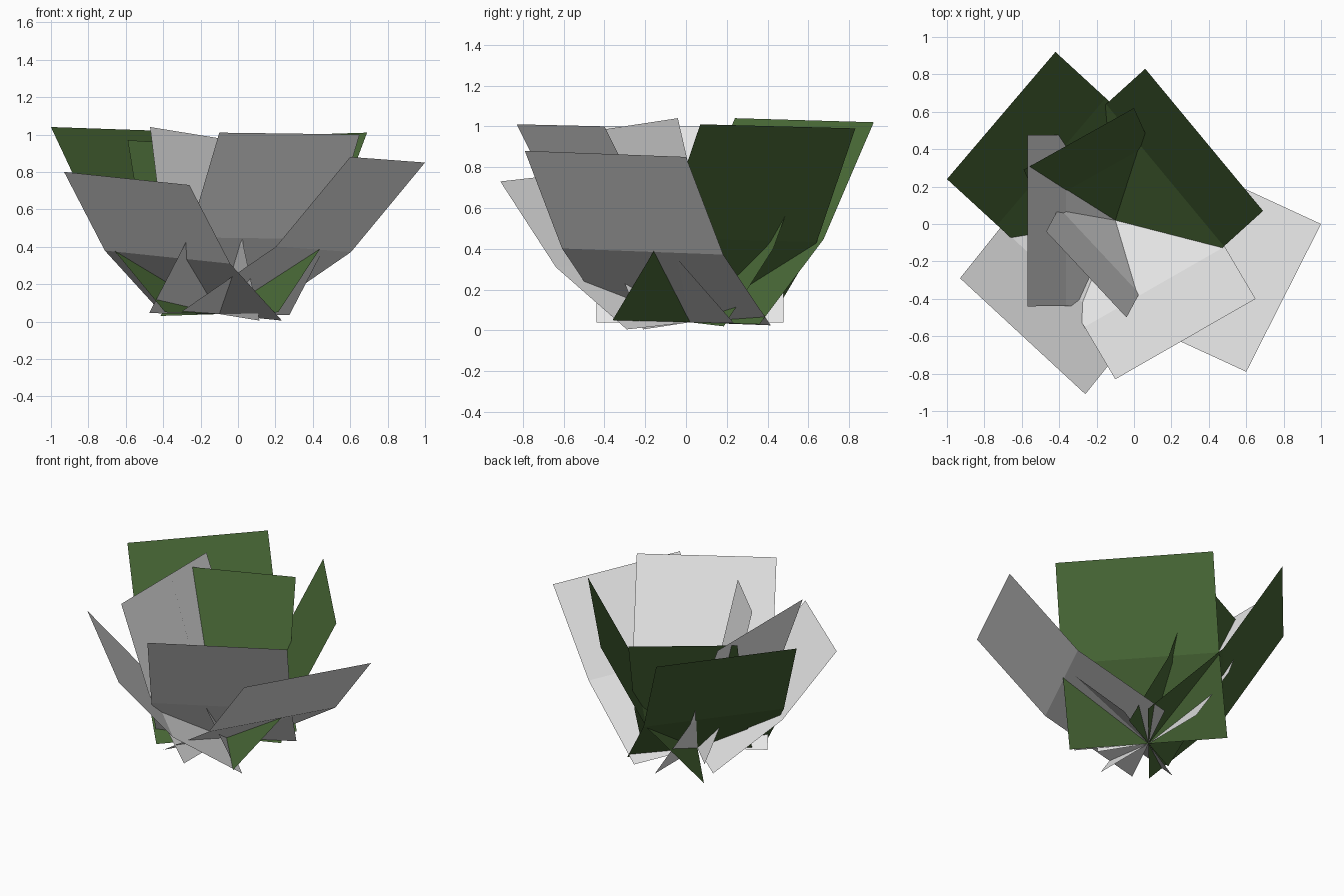
import bpy
from mathutils import Vector

if "Cube" in bpy.data.objects:
    bpy.data.objects.remove(bpy.data.objects["Cube"])


def material(name, rgb):
    m = bpy.data.materials.new(name)
    m.diffuse_color = (*rgb, 1.0)
    m.use_nodes = True
    m.node_tree.nodes["Principled BSDF"].inputs["Base Color"].default_value = m.diffuse_color
    return m


grey = material("pale_grey", (0.8, 0.8, 0.8))
green = material("leaf_green", (0.066, 0.139, 0.037))

# Every leaf is a rectangular sheet whose foot passes through this root point
ROOT = Vector((-0.1, 0.02, 0.04))
BEND_RUN, BEND_RISE = 0.44, 0.42  # where the crease sits, from tip / from root


def leaf(name, a, b, mat):
    """Sheet with tip edge a-b, creased once, foot centred on the root."""
    a, b = Vector(a), Vector(b)
    tip = (a + b) / 2
    half = (a - b) / 2
    crease = tip.lerp(ROOT, BEND_RUN)
    crease.z = ROOT.z + BEND_RISE * (tip.z - ROOT.z)
    verts = []
    for centre in (tip, crease, ROOT):
        verts += [centre + half, centre - half]
    mesh = bpy.data.meshes.new(name)
    mesh.from_pydata([v[:] for v in verts], [], [(0, 1, 3, 2), (2, 3, 5, 4)])
    mesh.materials.append(mat)
    obj = bpy.data.objects.new(name, mesh)
    bpy.context.collection.objects.link(obj)


# Outer, wide-spreading leaves
leaf("leaf_back_left", (-1.0, 0.24, 1.04), (-0.42, 0.92, 1.02), green)
leaf("leaf_back_right", (0.69, 0.07, 1.01), (0.06, 0.83, 0.99), green)
leaf("leaf_front_left", (-0.93, -0.29, 0.80), (-0.26, -0.91, 0.73), grey)
leaf("leaf_front", (-0.10, -0.83, 1.01), (0.65, -0.40, 1.0), grey)
leaf("leaf_right", (1.0, 0.0, 0.85), (0.60, -0.79, 0.88), grey)
# Inner, steeper leaves
leaf("inner_leaf_back", (-0.59, 0.29, 0.97), (0.0, 0.62, 0.93), green)
leaf("inner_leaf_left", (-0.57, -0.44, 1.0), (-0.57, 0.475, 1.0), grey)
leaf("inner_leaf_front", (-0.47, -0.04, 1.04), (-0.04, -0.50, 0.97), grey)
